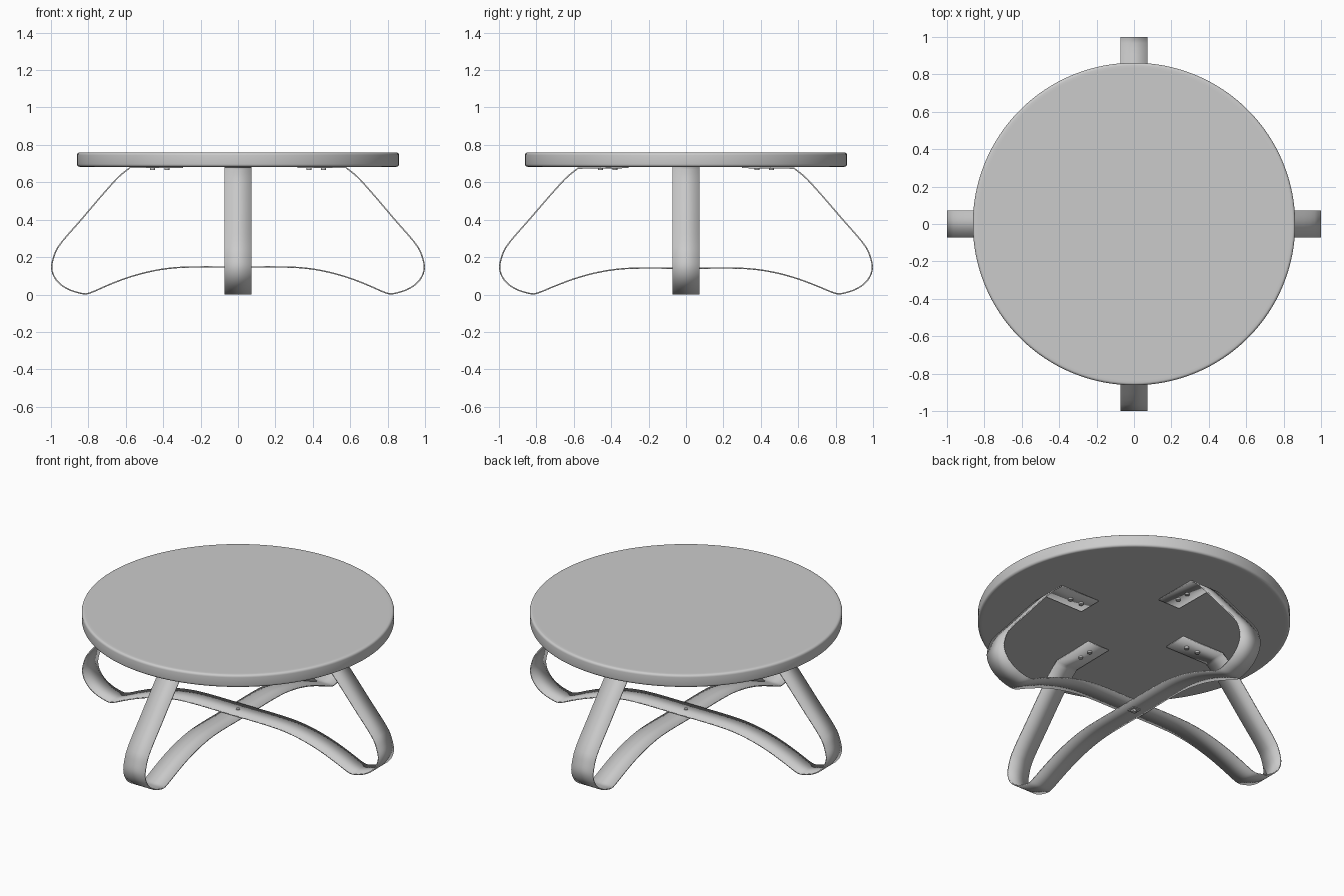
import bpy, bmesh, math
from mathutils import Vector, Matrix

if "Cube" in bpy.data.objects:
    bpy.data.objects.remove(bpy.data.objects["Cube"])

grey = bpy.data.materials.new("plain grey")
grey.diffuse_color = (0.6, 0.6, 0.6, 1)
grey.use_nodes = True
grey.node_tree.nodes["Principled BSDF"].inputs["Base Color"].default_value = grey.diffuse_color


def finish(bm, name):
    me = bpy.data.meshes.new(name)
    bmesh.ops.recalc_face_normals(bm, faces=bm.faces)
    bm.to_mesh(me)
    bm.free()
    ob = bpy.data.objects.new(name, me)
    bpy.context.collection.objects.link(ob)
    me.materials.append(grey)
    bpy.ops.object.select_all(action='DESELECT')
    ob.select_set(True)
    bpy.context.view_layer.objects.active = ob
    bpy.ops.object.shade_smooth_by_angle(angle=math.radians(40))
    return ob


def cylinder(name, x, y, z0, z1, r, seg=16, turn=0):
    bm = bmesh.new()
    m = Matrix.Translation((x, y, (z0 + z1) / 2)) @ Matrix.Rotation(turn, 4, 'Z')
    bmesh.ops.create_cone(bm, cap_ends=True, segments=seg, radius1=r, radius2=r,
                          depth=z1 - z0, matrix=m)
    return finish(bm, name)


def smooth_path(pts, n=4):
    """Catmull-Rom interpolation through the points."""
    p = [2 * pts[0] - pts[1]] + pts + [2 * pts[-1] - pts[-2]]
    out = []
    for a, b, c, d in zip(p, p[1:], p[2:], p[3:]):
        # centripetal tangents keep the uneven spacing from overshooting
        t1, t2, t3 = ((q - r).length ** 0.5 for q, r in ((b, a), (c, b), (d, c)))
        m1 = (c - b) + t2 * ((b - a) / t1 - (c - a) / (t1 + t2))
        m2 = (c - b) + t2 * ((d - c) / t3 - (d - b) / (t2 + t3))
        for i in range(n):
            t = i / n
            out.append((2*t**3 - 3*t*t + 1) * b + (t**3 - 2*t*t + t) * m1
                       + (3*t*t - 2*t**3) * c + (t**3 - t*t) * m2)
    return out + [pts[-1]]


# Round top with softened rim
bm = bmesh.new()
R, z0, z1, b = 0.862, 0.683, 0.759, 0.014
prof = [(0, z0), (R - 2 * b, z0)]
prof += [(R - b + b * math.sin(a), z0 + b - b * math.cos(a))
         for a in (math.pi / 2 * i / 4 for i in range(5))]
prof += [(R - b + b * math.cos(a), z1 - b + b * math.sin(a))
         for a in (math.pi / 2 * i / 4 for i in range(5))]
prof += [(R - 2 * b, z1), (0, z1)]
vs = [bm.verts.new((r, 0, z)) for r, z in prof]
es = [bm.edges.new(e) for e in zip(vs, vs[1:])]
bmesh.ops.spin(bm, geom=vs + es, cent=(0, 0, 0), axis=(0, 0, 1),
               angle=2 * math.pi, steps=128)
bmesh.ops.remove_doubles(bm, verts=bm.verts, dist=1e-5)
finish(bm, "table_top")

# Bent strap legs: one loop per axis, crossing at the centre
OUTER = [(0.577, 0.679), (0.635, 0.632), (0.70, 0.562), (0.83, 0.41), (0.963, 0.252),
         (0.985, 0.202), (0.9965, 0.147), (0.985, 0.10), (0.955, 0.06), (0.905, 0.027),
         (0.85, 0.009), (0.815, 0.0035), (0.785, 0.011), (0.70, 0.048), (0.605, 0.085),
         (0.52, 0.111), (0.435, 0.13), (0.35, 0.142), (0.25, 0.147), (0, 0.147)]
T, W = 0.007, 0.1455


def strap(name, tab_neg, tab_pos, dz, turn):
    half = smooth_path([Vector((x, z - dz * max(0, 1 - x / 0.78) ** 0.5)) for x, z in OUTER])
    path = [Vector((tab_pos, 0.679))] + half
    path += [Vector((-p.x, p.y)) for p in reversed(half[:-1])] + [Vector((-tab_neg, 0.679))]
    bm = bmesh.new()
    rows = [[bm.verts.new((p.x, s * W / 2, p.y)) for s in (-1, 1)] for p in path]
    for a, c in zip(rows, rows[1:]):
        bm.faces.new((a[0], a[1], c[1], c[0]))
    bmesh.ops.rotate(bm, verts=bm.verts, matrix=Matrix.Rotation(turn, 3, 'Z'))
    ob = finish(bm, name)
    mod = ob.modifiers.new("thickness", 'SOLIDIFY')
    mod.thickness = T
    mod.offset = 0


strap("leg_strap_side", 0.294, 0.318, 0, 0)
strap("leg_strap_front", 0.307, 0.300, 0.007, math.pi / 2)

# Bolt heads under the mounting tabs
for k in range(4):
    c, s = round(math.cos(k * math.pi / 2)), round(math.sin(k * math.pi / 2))
    for r in (0.38, 0.457):
        cylinder("tab_bolt", r * c, r * s, 0.665, 0.678, 0.013)

# Centre bolt, square washer and nut at the crossing
cylinder("centre_bolt", 0, 0, 0.13, 0.156, 0.012)
cylinder("square_washer", 0, 0, 0.132, 0.138, 0.037, 4, math.pi / 4)
cylinder("centre_nut", 0, 0, 0.122, 0.133, 0.016, 6)
